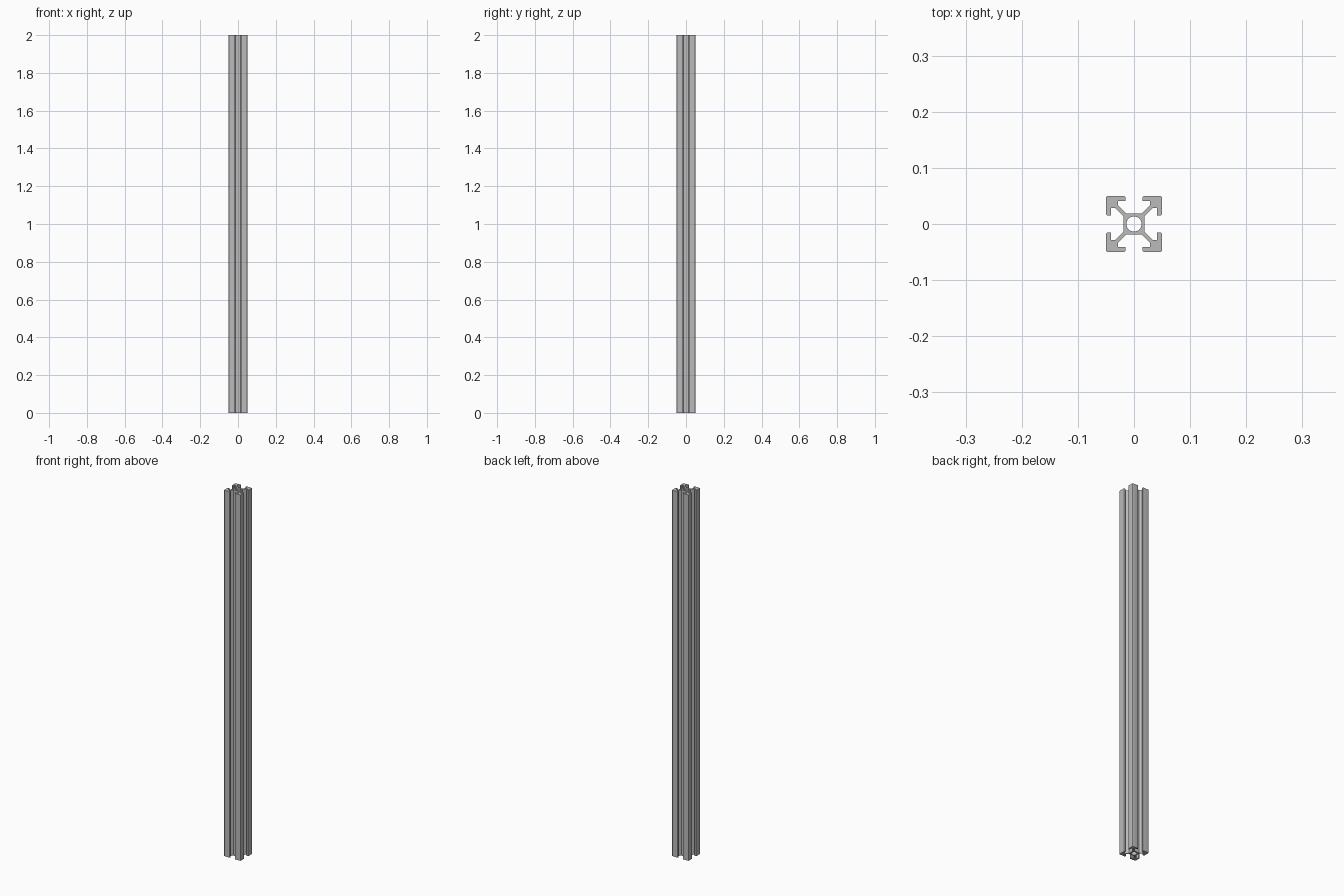
import bpy
import bmesh
import math
from mathutils import Matrix, Vector

cube = bpy.data.objects.get("Cube")
if cube:
    bpy.data.objects.remove(cube, do_unlink=True)

HEIGHT = 2.0
HALF = 0.05          # half of the outer width
SLOT = 0.015         # half of the slot opening
LIP = 0.041          # inner side of the lips
POCKET = 0.0285      # inner side of the corner blocks
CORE = 0.019         # half of the central square
WEB = 0.0053         # diagonal web offset along an axis
BORE = 0.0135        # central hole radius


def fillet(prev, corner, nxt, radius, steps=4):
    """Points of a rounded corner, or the corner itself when radius is zero."""
    if radius == 0:
        return [corner]
    a = corner + (prev - corner).normalized() * radius
    b = corner + (nxt - corner).normalized() * radius
    return [a * (1 - t) ** 2 + corner * 2 * t * (1 - t) + b * t ** 2
            for t in (i / steps for i in range(steps + 1))]


# Half of one corner arm: (x, y, corner radius), mirrored over the diagonal
half_arm = [
    (CORE - WEB, CORE, 0),
    (POCKET, POCKET + WEB, 0),
    (POCKET, LIP, 0),
    (SLOT, LIP, 0.0015),
    (SLOT, HALF, 0.004),
]
arm = [(y, x, r) for x, y, r in half_arm] + [(HALF, HALF, 0.004)] + half_arm[::-1]

# Four arms around the centre
corners = []
for quarter in range(4):
    turn = Matrix.Rotation(quarter * math.pi / 2, 2)
    corners += [(turn @ Vector((x, y)), r) for x, y, r in arm]

outline = []
for i, (point, radius) in enumerate(corners):
    outline += fillet(corners[i - 1][0], point, corners[(i + 1) % len(corners)][0], radius)

SIDES = 32
bore = [Vector((BORE * math.cos(math.tau * i / SIDES), BORE * math.sin(math.tau * i / SIDES)))
        for i in range(SIDES)]

# Fill the section between outline and bore, then extrude it upward
bm = bmesh.new()
edges = []
for loop in (outline, bore):
    verts = [bm.verts.new((p.x, p.y, 0)) for p in loop]
    edges += [bm.edges.new((verts[i - 1], verts[i])) for i in range(len(verts))]
bmesh.ops.triangle_fill(bm, edges=edges, use_beauty=True, normal=(0, 0, 1))
result = bmesh.ops.extrude_face_region(bm, geom=bm.faces[:], use_keep_orig=True)
top = [v for v in result["geom"] if isinstance(v, bmesh.types.BMVert)]
bmesh.ops.translate(bm, verts=top, vec=(0, 0, HEIGHT))
bmesh.ops.recalc_face_normals(bm, faces=bm.faces[:])

mesh = bpy.data.meshes.new("slotted_rail")
bm.to_mesh(mesh)
bm.free()
rail = bpy.data.objects.new("slotted_rail", mesh)
bpy.context.collection.objects.link(rail)

# Plain aluminium grey
grey = bpy.data.materials.new("aluminium_grey")
grey.use_nodes = True
colour = (0.5, 0.5, 0.5, 1)
grey.diffuse_color = colour
grey.node_tree.nodes["Principled BSDF"].inputs["Base Color"].default_value = colour
mesh.materials.append(grey)

# Smooth bore and fillets, sharp edges elsewhere
bpy.ops.object.select_all(action="DESELECT")
rail.select_set(True)
bpy.context.view_layer.objects.active = rail
bpy.ops.object.shade_smooth_by_angle(angle=math.radians(30))
